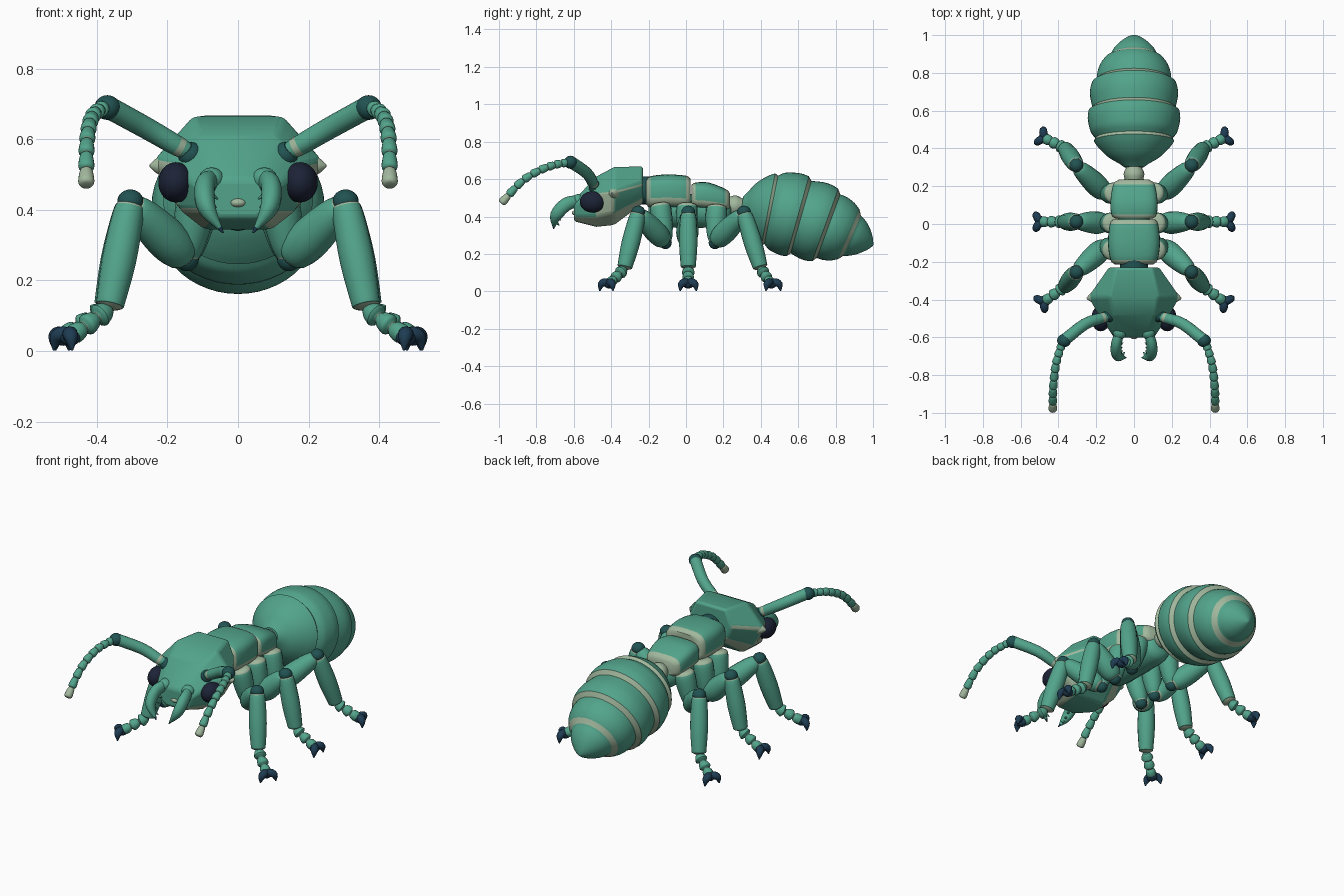
import bpy
from math import sin, cos, pi, radians, atan2, copysign
from mathutils import Vector

if "Cube" in bpy.data.objects:
    bpy.data.objects.remove(bpy.data.objects["Cube"])


def material(name, r, g, b):
    m = bpy.data.materials.new(name)
    m.use_nodes = True
    m.diffuse_color = (r, g, b, 1)
    m.node_tree.nodes["Principled BSDF"].inputs["Base Color"].default_value = (r, g, b, 1)
    return m


MATS = [material("shell green", .085, .37, .26), material("membrane cream", .36, .48, .34),
        material("joint dark teal", .016, .085, .085), material("claw blue", .013, .045, .085),
        material("eye navy", .012, .017, .038)]
GREEN, CREAM, TEAL, BLUE, NAVY = range(5)


def loft(name, rings, paint, angle=40):
    """Skin a list of point rings; paint(ring, side) gives the colour."""
    n = len(rings[0])
    faces, cols = [], []
    for i in range(len(rings) - 1):
        for j in range(n):
            k = (j + 1) % n
            faces.append((i * n + j, i * n + k, i * n + n + k, i * n + n + j))
            cols.append(paint(i, j))
    last = (len(rings) - 1) * n
    faces += [tuple(range(n))[::-1], tuple(range(last, last + n))]
    cols += [paint(0, 0), paint(len(rings) - 2, 0)]
    me = bpy.data.meshes.new(name)
    me.from_pydata([p for r in rings for p in r], [], faces)
    for m in MATS:
        me.materials.append(m)
    me.polygons.foreach_set("material_index", cols)
    ob = bpy.data.objects.new(name, me)
    bpy.context.collection.objects.link(ob)
    bpy.ops.object.select_all(action='DESELECT')
    ob.select_set(True)
    bpy.context.view_layer.objects.active = ob
    bpy.ops.object.mode_set(mode='EDIT')
    bpy.ops.mesh.select_all(action='SELECT')
    bpy.ops.mesh.normals_make_consistent(inside=False)
    bpy.ops.object.mode_set(mode='OBJECT')
    bpy.ops.object.shade_smooth_by_angle(angle=radians(angle))
    return ob


def smooth(pts, steps):
    """Catmull-Rom resampling of tuples of any length."""
    p = [Vector(q) for q in pts]
    p = [2 * p[0] - p[1]] + p + [2 * p[-1] - p[-2]]
    out = []
    for i in range(1, len(p) - 2):
        a, b, c, d = p[i - 1:i + 3]
        for k in range(steps):
            t = k / steps
            out.append(.5 * (2 * b + (c - a) * t + (2 * a - 5 * b + 4 * c - d) * t * t
                             + (3 * b - a - 3 * c + d) * t ** 3))
    return out + [p[-2]]


def tube(name, pts, radii, paint=GREEN, steps=3, sides=16, flat=1):
    """Round sweep through points; paint is a colour or a function of ring number."""
    path = smooth(pts, steps) if len(pts) > 2 else [Vector(q) for q in pts]
    rad = [v[0] for v in smooth([(r, 0) for r in radii], steps)] if len(pts) > 2 else radii
    whole = path[-1] - path[0]
    ref = min((Vector((1, 0, 0)), Vector((0, 1, 0)), Vector((0, 0, 1))), key=lambda a: abs(a.dot(whole)))
    rings = []
    for i, c in enumerate(path):
        t = (path[min(i + 1, len(path) - 1)] - path[max(i - 1, 0)]).normalized()
        u = t.cross(ref).normalized()
        v = t.cross(u)
        r = max(rad[i], .001)
        rings.append([c + r * (u * cos(2 * pi * j / sides) + v * flat * sin(2 * pi * j / sides))
                      for j in range(sides)])
    return loft(name, rings, lambda i, j: paint(i) if callable(paint) else paint)


def limb(name, a, b, profile, paint=GREEN, steps=3):
    """Straight turned part from a to b; profile lists (fraction, radius)."""
    a, b = Vector(a), Vector(b)
    return tube(name, [a.lerp(b, t) for t, r in profile], [r for t, r in profile], paint, steps)


def ball(name, c, rx, ry, rz, col, n=12):
    rings = [[Vector((c[0] + rx * max(sin(pi * i / n), .01) * cos(pi * j / n),
                      c[1] + ry * max(sin(pi * i / n), .01) * sin(pi * j / n),
                      c[2] - rz * cos(pi * i / n))) for j in range(2 * n)] for i in range(n + 1)]
    return loft(name, rings, lambda i, j: col, 60)


# Abdomen: overlapping plates, each ending in a pale sloping step
PLATES = [[(0, .05), (.03, .08), (.08, .137), (.15, .187), (.2, .213)],
          [(.222, .203), (.26, .225), (.3, .236), (.37, .245), (.425, .241)],
          [(.45, .219), (.53, .232), (.59, .232), (.635, .223)],
          [(.66, .197), (.71, .195), (.77, .18), (.815, .157)],
          [(.84, .128), (.89, .108), (.94, .074), (.98, .034), (1, .003)]]
rings, colours = [], []
for plate in PLATES:
    fine = smooth(plate, 3)
    for s, r in fine:
        c = Vector((0, .3 + .7 * s, .46 - .08 * s - .135 * s * s))
        tilt = atan2(.08 + .27 * s, .7)
        up = Vector((0, sin(tilt), cos(tilt)))
        rings.append([c + Vector((r * cos(pi * j / 24), 0, 0)) + up * r * .92 * sin(pi * j / 24)
                      for j in range(48)])
    colours += [GREEN] * (len(fine) - 1) + [CREAM]
loft("abdomen", rings, lambda i, j: colours[i], 35)


# Thorax plates: rounded box sections along the body with pale borders
def rounded(y, cz, hx, hz, n=32):
    soft = lambda v: copysign(abs(v) ** .6, v)
    return [Vector((hx * soft(cos(2 * pi * j / n)), y, cz + hz * soft(sin(2 * pi * j / n))))
            for j in range(n)]


def trunk(name, sections):
    rings = [rounded(*s) for s in smooth(sections, 3)]
    last = len(rings) - 2
    loft(name, rings, lambda i, j: CREAM if i < 3 or i > last - 3 or j in (17, 18, 19, 28, 29, 30)
         else GREEN)


trunk("front_thorax", [(-.215, .53, .1, .06), (-.19, .53, .125, .085), (-.1, .535, .138, .09),
                       (.0, .53, .128, .088), (.025, .53, .11, .07)])
trunk("rear_thorax", [(.03, .51, .1, .06), (.05, .513, .12, .068), (.12, .51, .125, .072),
                      (.21, .49, .11, .058), (.235, .485, .08, .04)])
limb("underbody", (0, -.2, .43), (0, .24, .43), [(0, .05), (.1, .085), (.5, .09), (.9, .085), (1, .05)])
limb("neck", (0, -.26, .54), (0, -.19, .54), [(0, .075), (1, .075)], TEAL)
limb("waist", (0, .2, .46), (0, .33, .455), [(0, .04), (.2, .045), (.5, .055), (.8, .04), (1, .045)],
     lambda i: CREAM if i > 2 else GREEN)

# Head: faceted block with a pale ridge line and pale lower cheeks
SECTIONS = [(-.23, (.1, .668), (.135, .58), (.132, .565), (.11, .5), (.07, .47)),
            (-.385, (.13, .664), (.243, .54), (.24, .52), (.18, .42), (.1, .355)),
            (-.48, (.11, .613), (.19, .53), (.188, .51), (.165, .4), (.095, .345)),
            (-.6, (.06, .487), (.108, .465), (.106, .45), (.09, .4), (.055, .375))]
rings = []
for y, *half in SECTIONS:
    rings.append([Vector((x, y, z)) for x, z in half] + [Vector((-x, y, z)) for x, z in half[::-1]])
PALE = [(1, 3, 5, 7), (1, 2, 3, 5, 6, 7), (3, 5)]
head = loft("head", rings, lambda i, j: CREAM if j in PALE[i] else GREEN, 30)
bevel = head.modifiers.new("soft edges", 'BEVEL')
bevel.width, bevel.segments = .016, 3
ball("mouth", (0, -.59, .42), .024, .02, .014, CREAM)


def leg(s, side, tag, hip, heel, knee, ankle, toe):
    hip, heel, knee, ankle, toe = [Vector((s * x, y, z)) for x, y, z in (hip, heel, knee, ankle, toe)]
    name = f"{side}_{tag}_"
    limb(name + "hip", hip, heel, [(0, .035), (.08, .055), (.4, .056), (.8, .045), (1, .03)],
         lambda i: CREAM if i < 3 or i > 10 else GREEN)
    ball(name + "hip_joint", heel, .034, .034, .034, TEAL)
    limb(name + "thigh", heel, knee, [(0, .025), (.1, .05), (.35, .06), (.7, .052), (.9, .04), (.96, .025)],
         lambda i: CREAM if i < 2 or i > 12 else GREEN)
    ball(name + "knee", knee + Vector((0, 0, .004)), .037, .037, .034, TEAL)
    limb(name + "shin", knee, ankle,
         [(.02, .03), (.04, .04), (.2, .046), (.55, .049), (.92, .041), (.97, .037), (1, .018)],
         lambda i: CREAM if i < 3 or i > 14 else GREEN)
    # Foot: three beads and a hooked pair of claws
    beads = []
    for k in range(3):
        beads += [(k / 3, .017), (k / 3 + .08, .026), (k / 3 + .24, .034 - .003 * k), (k / 3 + .3, .02)]
    limb(name + "foot", ankle, toe, beads, lambda i: CREAM if i % 12 > 9 else GREEN)
    out = Vector((toe.x - ankle.x, toe.y - ankle.y, 0)).normalized()
    across = Vector((-out.y, out.x, 0))
    ball(name + "toe", toe, .03, .03, .025, BLUE)
    for k in (-1, 1):
        path = [toe + out * a + across * k * b + Vector((0, 0, h))
                for a, b, h in ((.0, 0, .0), (.014, .018, .008), (.024, .037, -.004), (.026, .044, -.038))]
        tube(name + "claw", path, [.022, .022, .019, .003], BLUE, 3, 12)


def head_parts(s, side):
    P = lambda *p: Vector((s * p[0], p[1], p[2]))
    ball(side + "_eye", P(.176, -.5, .478), .05, .068, .057, NAVY, 16)
    limb(side + "_cheek_spike", P(.2, -.385, .525), P(.25, -.395, .525), [(0, .035), (.6, .022), (1, .004)], CREAM)
    # Antenna
    limb(side + "_antenna_socket", P(.12, -.47, .54), P(.15, -.5, .575),
         [(0, .03), (.3, .036), (.7, .034), (1, .022)], TEAL)
    tube(side + "_antenna_stalk", [P(.14, -.49, .565), P(.175, -.5, .583), P(.26, -.53, .632), P(.375, -.62, .695)],
         [.024, .029, .031, .032], lambda i: CREAM if i == 2 else GREEN)
    ball(side + "_antenna_elbow", P(.37, -.617, .69), .037, .035, .035, TEAL)
    whip = smooth([P(.38, -.63, .69), P(.413, -.74, .665), P(.428, -.87, .595), P(.43, -.988, .47)], 6)
    for k in range(9):
        shape = [(0, .014), (.15, .019), (.75, .023), (.95, .018), (1, .01)]
        limb(side + "_antenna_bead", whip[2 * k], whip[2 * k + 2], shape,
             CREAM if k == 8 else lambda i: CREAM if i > 9 else GREEN)
    # Jaw with inner teeth
    ball(side + "_jaw_base", P(.075, -.575, .487), .036, .036, .033, GREEN)
    jaw = [P(.075, -.57, .485), P(.094, -.64, .465), P(.088, -.695, .405), P(.042, -.708, .335)]
    tube(side + "_jaw", jaw, [.03, .036, .032, .003], lambda i: BLUE if i > 13 else GREEN, 5, 14, .8)
    for k in range(4):
        root = smooth(jaw, 5)[6 + 2 * k]
        limb(side + "_tooth", root, root + P(-.038 + .005 * k, .025, -.025), [(0, .016), (1, .002)], GREEN)


for s, side in ((1, "left"), (-1, "right")):
    head_parts(s, side)
    leg(s, side, "front", (.11, -.14, .47), (.145, -.11, .26), (.305, -.255, .42), (.365, -.33, .12), (.475, -.41, .04))
    leg(s, side, "middle", (.11, .005, .47), (.145, .005, .26), (.305, .012, .42), (.37, .012, .12), (.495, .012, .04))
    leg(s, side, "rear", (.1, .165, .46), (.145, .155, .26), (.305, .31, .42), (.365, .4, .12), (.475, .455, .04))
